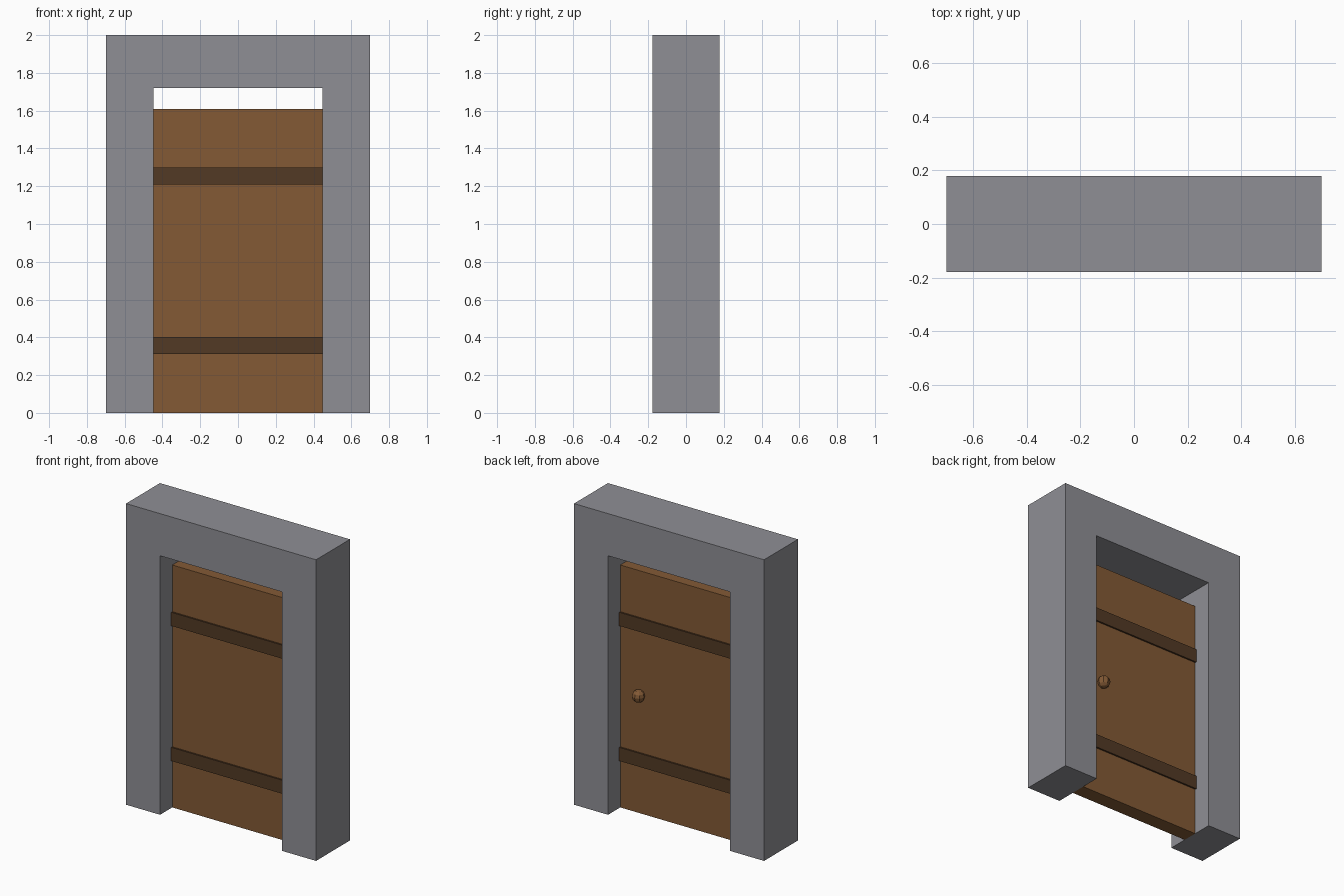
import bpy
import bmesh

cube = bpy.data.objects.get("Cube")
if cube:
    bpy.data.objects.remove(cube, do_unlink=True)


def make_material(name, rgb):
    mat = bpy.data.materials.new(name)
    mat.use_nodes = True
    mat.diffuse_color = (*rgb, 1)
    mat.node_tree.nodes["Principled BSDF"].inputs["Base Color"].default_value = (*rgb, 1)
    return mat


def add_object(name, bm, mat):
    bmesh.ops.recalc_face_normals(bm, faces=bm.faces[:])
    mesh = bpy.data.meshes.new(name)
    bm.to_mesh(mesh)
    bm.free()
    mesh.materials.append(mat)
    obj = bpy.data.objects.new(name, mesh)
    bpy.context.collection.objects.link(obj)
    return obj


def extrude_profile(name, points, half_depth, mat):
    """Extrude an outline in x and z symmetrically along y."""
    bm = bmesh.new()
    face = bm.faces.new([bm.verts.new((x, -half_depth, z)) for x, z in points])
    result = bmesh.ops.extrude_face_region(bm, geom=[face], use_keep_orig=True)
    verts = [v for v in result["geom"] if isinstance(v, bmesh.types.BMVert)]
    bmesh.ops.translate(bm, verts=verts, vec=(0, 2 * half_depth, 0))
    return add_object(name, bm, mat)


def slab(name, half_width, bottom, top, half_depth, mat):
    outline = [(-half_width, bottom), (half_width, bottom),
               (half_width, top), (-half_width, top)]
    return extrude_profile(name, outline, half_depth, mat)


stone = make_material("grey stone", (0.275, 0.275, 0.3))
wood = make_material("brown wood", (0.227, 0.102, 0.036))
dark_wood = make_material("dark brown wood", (0.084, 0.042, 0.018))

# Stone surround: one outline with two jambs and a lintel
outer, inner, lintel = 0.698, 0.448, 1.72
right_half = [(inner, lintel), (inner, 0), (outer, 0), (outer, 2)]
left_half = [(-x, z) for x, z in reversed(right_half)]
extrude_profile("door_frame", right_half + left_half, 0.178, stone)

# Door leaf, shorter than the opening
slab("door_panel", inner, 0, 1.61, 0.05, wood)

# Cross bands wrapping both faces of the door
for name, bottom in (("lower_band", 0.313), ("upper_band", 1.21)):
    slab(name, inner, bottom, bottom + 0.09, 0.061, dark_wood)

# Faceted knob on the back
bm = bmesh.new()
bmesh.ops.create_uvsphere(bm, u_segments=8, v_segments=6, radius=0.041)
knob = add_object("door_knob", bm, wood)
knob.location = (0.3, 0.07, 0.787)
